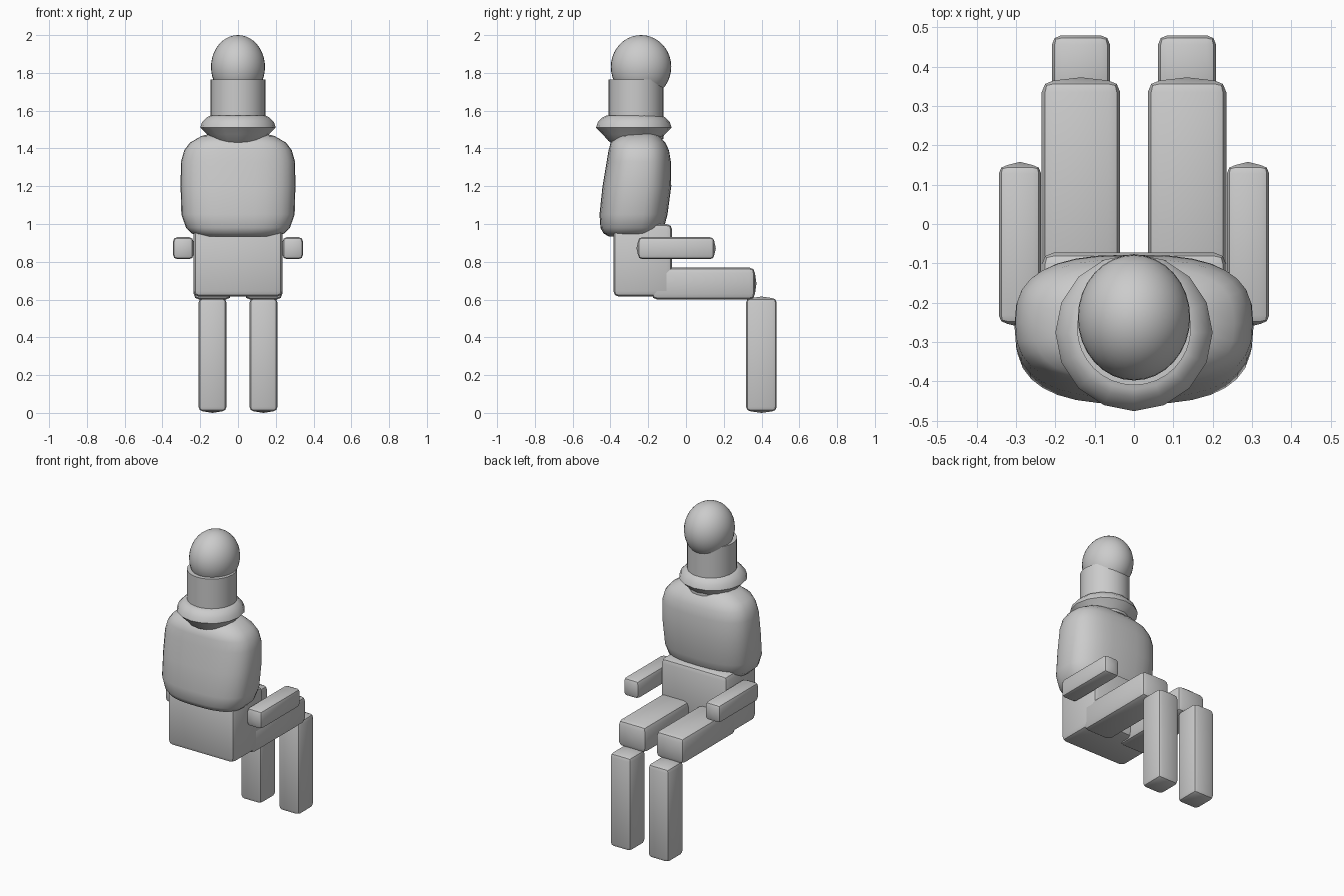
import bpy, bmesh, math

if "Cube" in bpy.data.objects:
    bpy.data.objects.remove(bpy.data.objects["Cube"])

grey = bpy.data.materials.new("plain_grey")
grey.use_nodes = True
COLOUR = (0.6, 0.6, 0.6, 1)
grey.diffuse_color = COLOUR
grey.node_tree.nodes["Principled BSDF"].inputs["Base Color"].default_value = COLOUR


def finish(name, bm, angle=30):
    bmesh.ops.recalc_face_normals(bm, faces=bm.faces)
    mesh = bpy.data.meshes.new(name)
    bm.to_mesh(mesh)
    bm.free()
    mesh.materials.append(grey)
    obj = bpy.data.objects.new(name, mesh)
    bpy.context.collection.objects.link(obj)
    bpy.ops.object.select_all(action="DESELECT")
    obj.select_set(True)
    bpy.context.view_layer.objects.active = obj
    bpy.ops.object.shade_smooth_by_angle(angle=math.radians(angle))
    return obj


def block(name, low, high, bevel, axis=None, dome=0.008):
    """Box with bevelled edges; the two ends along axis swell into shallow domes."""
    bm = bmesh.new()
    bmesh.ops.create_cube(bm, size=1)
    for v in bm.verts:
        for i in range(3):
            v.co[i] = high[i] if v.co[i] > 0 else low[i]
    if axis is not None:
        for v in bm.verts:
            v.co[axis] += -dome if v.co[axis] == high[axis] else dome
    bmesh.ops.bevel(bm, geom=bm.edges[:], offset=bevel, segments=2,
                    profile=0.5, affect="EDGES")
    if axis is not None:
        ends = [f for f in bm.faces if abs(f.normal[axis]) > 0.99]
        for f in ends:
            push = f.normal * dome
            tip = bmesh.ops.poke(bm, faces=[f])["verts"][0]
            tip.co += push
    return finish(name, bm)


def loft(name, rings, sides, power=2, angle=30):
    """Stack of rounded rings, each (z, half width, half depth, centre y)."""
    bm = bmesh.new()
    loops = []
    for z, rx, ry, cy in rings:
        loop = []
        for k in range(sides):
            a = math.tau * k / sides
            c, s = math.cos(a), math.sin(a)
            x = math.copysign(abs(c) ** (2 / power), c) * rx
            y = math.copysign(abs(s) ** (2 / power), s) * ry
            loop.append(bm.verts.new((x, cy + y, z)))
        loops.append(loop)
    for a, b in zip(loops, loops[1:]):
        for k in range(sides):
            n = (k + 1) % sides
            bm.faces.new((a[k], a[n], b[n], b[k]))
    bm.faces.new(loops[0])
    bm.faces.new(loops[-1])
    return finish(name, bm, angle)


# Head
bm = bmesh.new()
bmesh.ops.create_uvsphere(bm, u_segments=32, v_segments=20, radius=1)
for v in bm.verts:
    v.co = (v.co.x * 0.143, v.co.y * 0.16 - 0.238, v.co.z * 0.168 + 1.832)
finish("head", bm)

# Neck and collar
loft("neck", [(1.45, 0.145, 0.145, -0.265), (1.765, 0.145, 0.145, -0.265)], 32)
collar = [(1.41, 0.09), (1.44, 0.135), (1.475, 0.165), (1.51, 0.2),
          (1.54, 0.19), (1.565, 0.165), (1.575, 0.145)]
loft("collar", [(z, r, r, -0.276) for z, r in collar], 16)

# Chest, leaning slightly back toward its base
chest = [(0.935, 0.2, 0.11, -0.3), (0.95, 0.245, 0.145, -0.292),
         (0.98, 0.275, 0.168, -0.285), (1.05, 0.3, 0.18, -0.278),
         (1.2, 0.304, 0.182, -0.26), (1.33, 0.302, 0.17, -0.25),
         (1.39, 0.285, 0.16, -0.25), (1.43, 0.255, 0.145, -0.254),
         (1.465, 0.195, 0.11, -0.25), (1.485, 0.12, 0.06, -0.23)]
loft("chest", chest, 32, power=2.7, angle=40)

# Hips
block("hips", (-0.235, -0.385, 0.615), (0.235, -0.073, 1.0), 0.03)

# Limbs, built for both sides
for side, s in (("left", 1), ("right", -1)):
    def limb(name, x, half, y, z, bevel, axis):
        block(f"{side}_{name}", (s * x - half, y[0], z[0]),
              (s * x + half, y[1], z[1]), bevel, axis)

    limb("forearm", 0.29, 0.054, (-0.262, 0.142), (0.814, 0.93), 0.022, 1)
    limb("thigh", 0.135, 0.1, (-0.19, 0.357), (0.6, 0.77), 0.03, 1)
    limb("shin", 0.135, 0.074, (0.318, 0.48), (0.0, 0.6), 0.024, 2)
